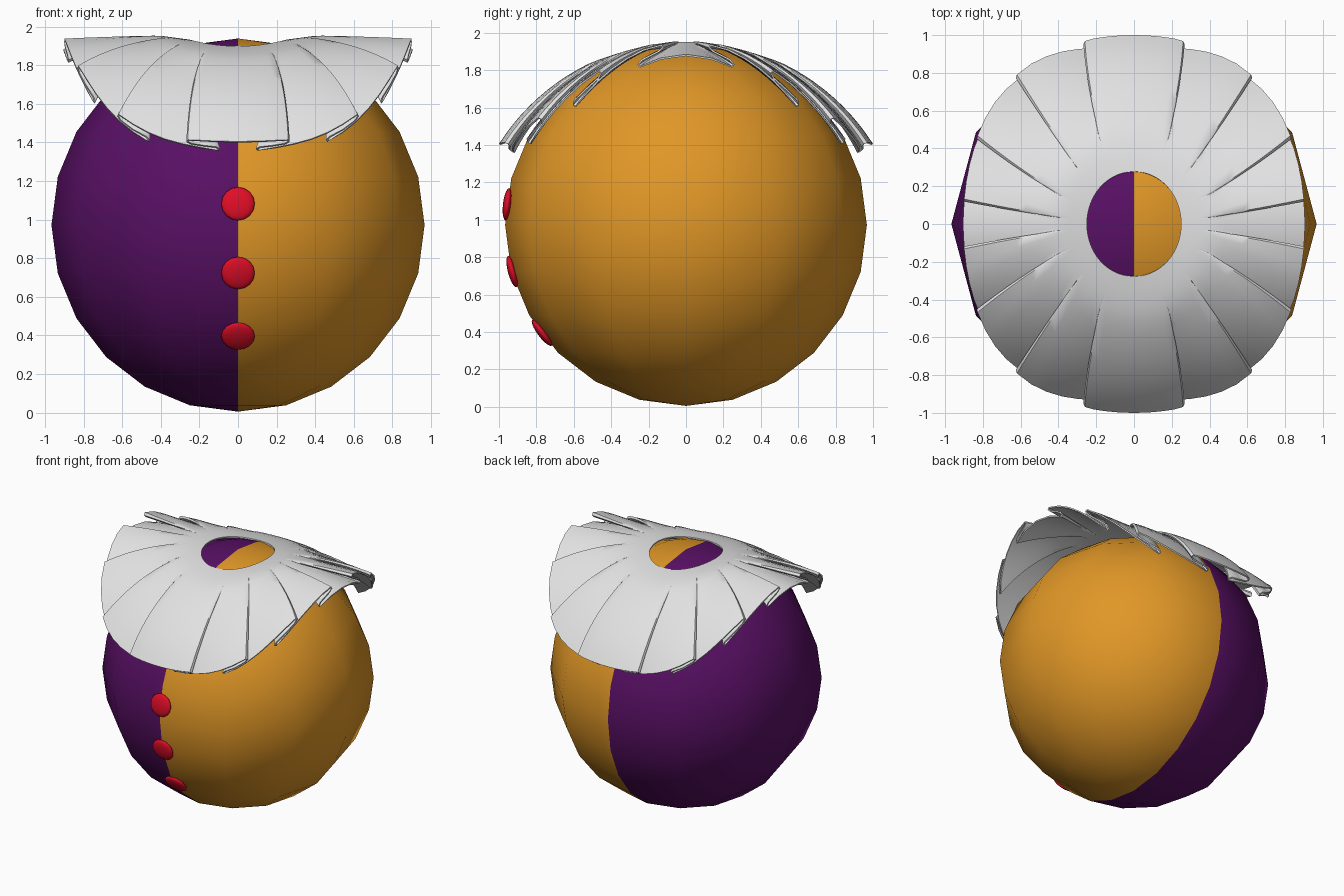
import bpy, bmesh
from math import sin, cos, radians, sqrt, pi
from mathutils import Matrix

if "Cube" in bpy.data.objects:
    bpy.data.objects.remove(bpy.data.objects["Cube"], do_unlink=True)


def material(name, rgb):
    m = bpy.data.materials.new(name)
    m.use_nodes = True
    m.diffuse_color = (*rgb, 1)
    node = m.node_tree.nodes["Principled BSDF"]
    node.inputs["Base Color"].default_value = (*rgb, 1)
    node.inputs["Roughness"].default_value = 0.6
    return m


gold = material("gold", (0.75, 0.31, 0.02))
purple = material("purple", (0.1, 0.005, 0.13))
red = material("red", (0.75, 0.004, 0.02))
white = material("white", (0.76, 0.76, 0.76))


def make_object(name, bm, mats):
    mesh = bpy.data.meshes.new(name)
    for f in bm.faces:
        f.smooth = True
    bm.to_mesh(mesh)
    bm.free()
    for m in mats:
        mesh.materials.append(m)
    ob = bpy.data.objects.new(name, mesh)
    bpy.context.scene.collection.objects.link(ob)
    return ob


# Ball body, split into two colours down the middle
CENTRE, RADIUS = 0.972, 0.967
bm = bmesh.new()
bmesh.ops.create_uvsphere(bm, u_segments=12, v_segments=12, radius=RADIUS,
                          matrix=Matrix.Translation((0, 0, CENTRE)))
for f in bm.faces:
    f.material_index = 1 if f.calc_center_median().x < 0 else 0
make_object("ball_body", bm, [gold, purple])

# Flattened buttons lying on the front seam
for name, elevation in (("top", 6.6), ("middle", -15), ("bottom", -36.8)):
    bm = bmesh.new()
    place = (Matrix.Translation((0, 0, CENTRE))
             @ Matrix.Rotation(radians(90 - elevation), 4, 'X')
             @ Matrix.Translation((0, 0, RADIUS - 0.006))
             @ Matrix.Diagonal((0.087, 0.087, 0.024, 1)))
    bmesh.ops.create_uvsphere(bm, u_segments=16, v_segments=10, radius=1, matrix=place)
    make_object(name + "_button", bm, [red])

# Pleat profile for a quarter of the collar, front to side:
# (angle where flat, angle where pleated, depth under the top layer)
edges = [(25, 16.5), (49.5, 43), (71.5, 66), (85, 83.5)]
tips = [(27, 6.5), (51.5, 31), (73.5, 55.5), (86.5, 77)]
quarter = []
start = (0, 0, 0)
for (eb, ep), (tb, tp) in zip(edges, tips):
    for k in range(6):
        s = k / 6
        quarter.append((start[0] + (eb - start[0]) * s,
                        start[1] + (ep - start[1]) * s,
                        start[2] * (1 - s) ** 1.5))
    mid_b, mid_p = (eb + tb) / 2, (ep + tp) / 2
    quarter += [(eb, ep, 0.004), (eb + 0.3, ep + 0.4, 0.018), (eb + 0.6, ep - 0.8, 0.034),
                (mid_b, mid_p, 0.045),
                (tb - 0.6, tp + 0.8, 0.054), (tb - 0.3, tp - 0.4, 0.07)]
    start = (tb, tp, 0.085)
quarter += [start, (88, 83, 0.075), (90, 90, 0.07)]

# Mirror the quarter to the back, then to the other side
half = quarter + [(180 - b, 180 - p, h) for b, p, h in reversed(quarter[:-1])]
profile = half + [(360 - b, 360 - p, h) for b, p, h in reversed(half[1:-1])]

# Pleated collar, bent over the ball like a saddle
BEND, TOP, RINGS = 1.18, 1.95, 14


def collar_point(u, base, pleat, depth):
    w = max(0, (u - 0.25) / 0.75)
    t = radians(base + (pleat - base) * w ** 0.9)
    x = (0.25 + 0.655 * u) * sin(t)
    arc = -(0.285 + 0.9 * u) * cos(t) / BEND
    h = -depth * w - 0.022 * max(0, 1 - u * 4)
    droop = 0.1 * u * u * sin(2 * t) ** 2
    return ((x, (BEND + h) * sin(arc), TOP - BEND + (BEND + h) * cos(arc) - droop))


bm = bmesh.new()
rings = [[bm.verts.new(collar_point(i / RINGS, *p)) for p in profile] for i in range(RINGS + 1)]
n = len(profile)
for a, b in zip(rings, rings[1:]):
    for j in range(n):
        k = (j + 1) % n
        bm.faces.new((a[j], b[j], b[k], a[k]))
collar = make_object("pleated_collar", bm, [white])
solid = collar.modifiers.new("thickness", 'SOLIDIFY')
solid.thickness = 0.01
solid.offset = 0

bpy.ops.object.select_all(action='DESELECT')
collar.select_set(True)
bpy.context.view_layer.objects.active = collar
bpy.ops.object.modifier_apply(modifier="thickness")
bpy.ops.object.shade_smooth_by_angle(angle=radians(50))
